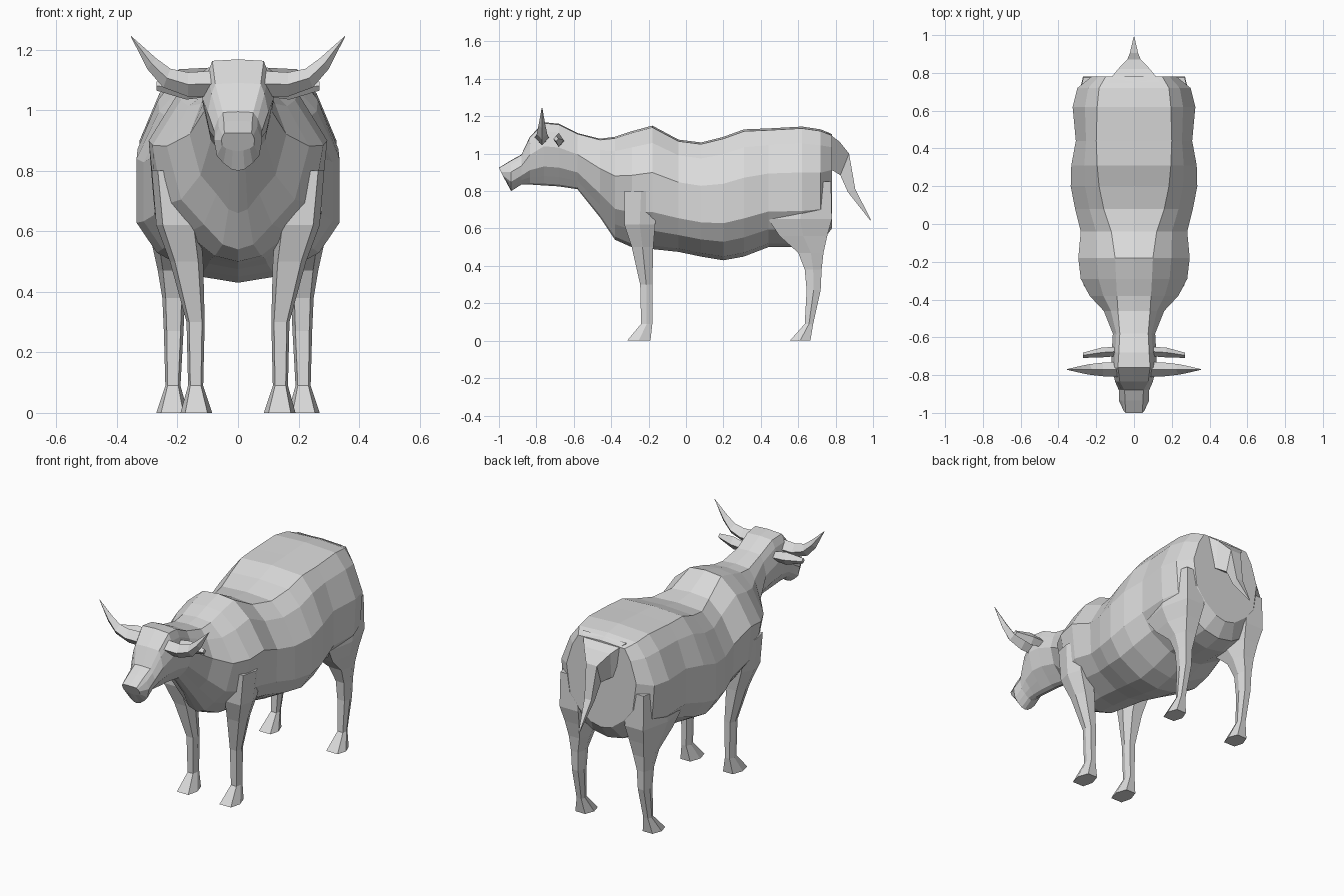
import bpy, bmesh
from mathutils import Vector

grey = bpy.data.materials.new("light grey hide")
grey.diffuse_color = (0.7, 0.7, 0.7, 1)


def loft(name, rings, mirror=False):
    """Skin a list of equal-sized point rings, cap both ends, flat shaded."""
    bm = bmesh.new()
    loops = [[bm.verts.new(p) for p in r] for r in rings]
    n = len(loops[0])
    for a, b in zip(loops, loops[1:]):
        for i in range(n):
            j = (i + 1) % n
            bm.faces.new((a[i], a[j], b[j], b[i]))
    bm.faces.new(loops[0][::-1])
    bm.faces.new(loops[-1])
    bmesh.ops.remove_doubles(bm, verts=bm.verts, dist=0.0005)
    bmesh.ops.recalc_face_normals(bm, faces=bm.faces)
    me = bpy.data.meshes.new(name)
    bm.to_mesh(me)
    bm.free()
    me.materials.append(grey)
    ob = bpy.data.objects.new(name, me)
    bpy.context.collection.objects.link(ob)
    if mirror:
        ob.modifiers.new("mirror", 'MIRROR').use_mirror_merge = False
    return ob


def torso_ring(y, zt, zb, w, wt, k, lean=0.0):
    """Symmetric section: top z, bottom z, half width, back width, belly width factor."""
    h = zt - zb
    half = [(0, 0), (.36 * w * k, .03), (.8 * w * k, .15), (w * (1 + k) / 2, .30),
            (w, .62), ((w + wt) / 2, .86), (wt, .985), (0, 1)]
    pts = half + [(-x, f) for x, f in half[-2:0:-1]]
    return [(x, y + lean * (.5 - f), zb + f * h) for x, f in pts]


# head: nose, muzzle, brow, crown, joining into the neck
loft("head", [torso_ring(*s) for s in (
    (-.985, .925, .865, .055, .045, .9, .03),
    (-.935, .965, .80, .080, .047, .75),
    (-.88, .995, .835, .080, .050, .7),
    (-.835, 1.09, .835, .100, .075, .6),
    (-.76, 1.168, .83, .118, .085, .6),
    (-.68, 1.16, .825, .118, .080, .6),
    (-.58, 1.11, .81, .112, .075, .6))])

# neck, chest, barrel and rump
loft("body", [torso_ring(*s) for s in (
    (-.58, 1.11, .81, .112, .075, .6),
    (-.46, 1.08, .66, .160, .085, .55),
    (-.38, 1.09, .54, .235, .090, .6),
    (-.29, 1.12, .50, .282, .095, .75),
    (-.18, 1.15, .49, .295, .100, .85),
    (-.04, 1.075, .475, .282, .120, .95),
    (.08, 1.06, .45, .312, .160, 1),
    (.20, 1.09, .43, .335, .185, 1),
    (.31, 1.13, .45, .332, .195, 1),
    (.44, 1.135, .50, .308, .200, 1),
    (.62, 1.145, .50, .325, .195, .95),
    (.72, 1.13, .52, .300, .185, .9),
    (.78, 1.105, .60, .225, .150, .8))])

# tail: deep at the root, tapering to a point
loft("tail", [[(-w, yt, zt), (w, yt, zt), (w * .8, yb, zb), (-w * .8, yb, zb)]
              for w, yt, zt, yb, zb in (
    (.14, .75, 1.118, .75, .92), (.085, .82, 1.065, .785, .91),
    (.035, .872, 1.0, .825, .885), (.022, .905, .81, .865, .795),
    (.002, .99, .645, .985, .643))])


def leg_ring(z, y0, y1, x0, x1):
    """Six-sided horizontal leg section inside the given extents."""
    w, d = x1 - x0, y1 - y0
    return [(x0 + u * w, y0 + v * d, z) for u, v in (
        (.15, 0), (.85, 0), (1, .5), (.8, 1), (.2, 1), (0, .5))]


# legs with flared wedge hooves
loft("front_leg", [leg_ring(*s) for s in (
    (.80, -.33, -.15, .15, .285), (.62, -.33, -.165, .125, .27),
    (.50, -.29, -.175, .115, .225), (.30, -.245, -.18, .11, .17),
    (.09, -.24, -.18, .115, .165), (0, -.315, -.19, .085, .19))], True)
loft("hind_leg", [leg_ring(*s) for s in (
    (.85, .52, .775, .14, .30), (.65, .44, .78, .11, .31),
    (.56, .50, .755, .13, .285), (.47, .60, .735, .15, .265),
    (.38, .635, .725, .175, .25), (.27, .645, .72, .18, .245),
    (.09, .635, .68, .19, .24), (0, .555, .665, .165, .27))], True)


def spike_ring(x, y, zt, zb, dy, slant=0.0):
    """Diamond section for parts that grow sideways."""
    zm = (zt + zb) / 2
    return [(x - slant, y, zt), (x, y + dy, zm), (x + slant, y, zb), (x, y - dy, zm)]


# horns sweeping out then up
loft("horn", [spike_ring(*s) for s in (
    (.08, -.77, 1.13, 1.045, .040), (.165, -.77, 1.125, 1.045, .036),
    (.235, -.77, 1.137, 1.075, .028, .012), (.285, -.77, 1.172, 1.135, .018, .014),
    (.354, -.77, 1.246, 1.243, .002))], True)

# ears just behind the horns
loft("ear", [spike_ring(*s) for s in (
    (.09, -.675, 1.095, 1.045, .025), (.17, -.68, 1.11, 1.035, .026),
    (.27, -.695, 1.095, 1.065, .014))], True)
